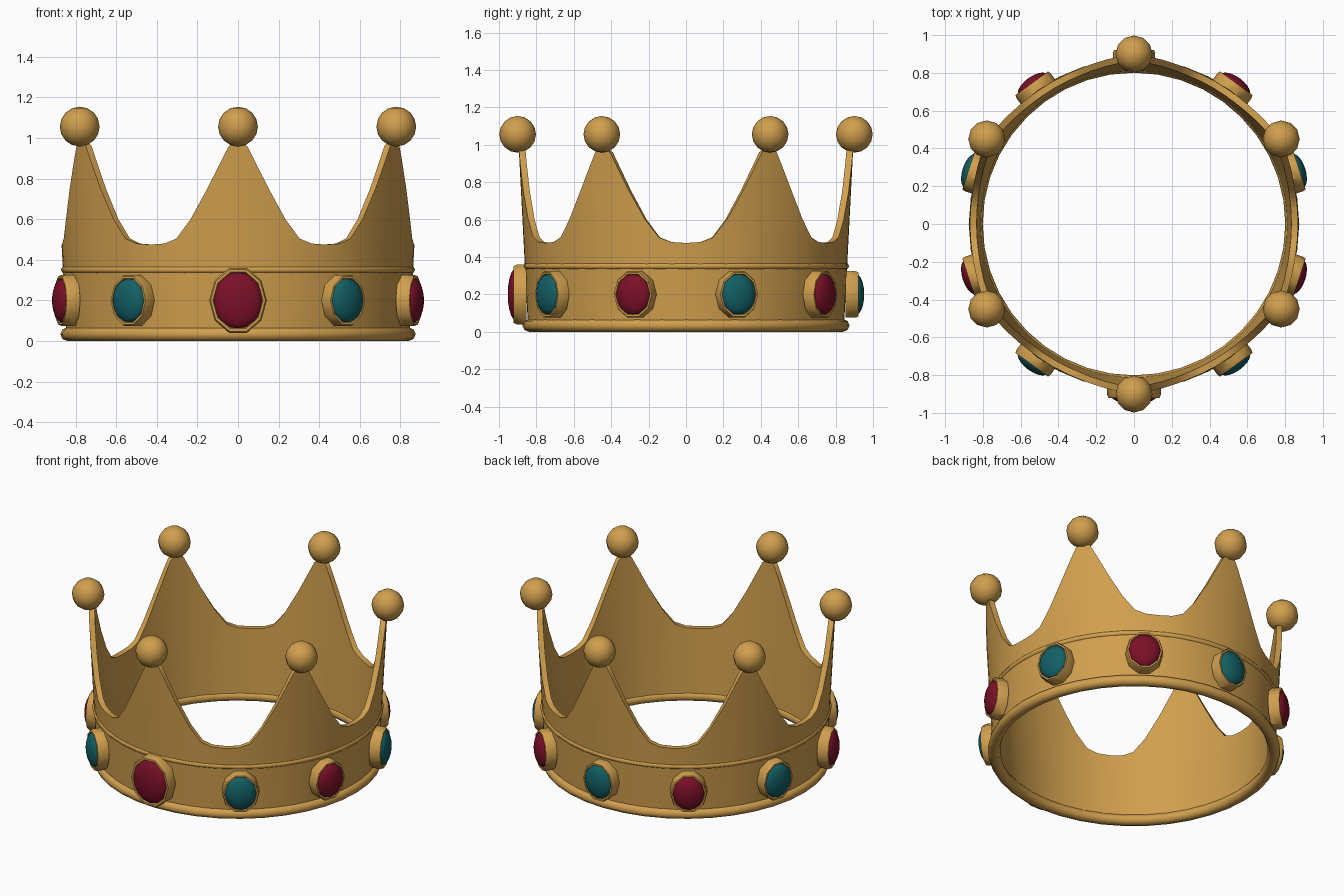
import bpy, bmesh, math
from mathutils import Matrix, Vector

if "Cube" in bpy.data.objects:
    bpy.data.objects.remove(bpy.data.objects["Cube"])


def material(name, rgb):
    m = bpy.data.materials.new(name)
    m.diffuse_color = (*rgb, 1)
    m.use_nodes = True
    m.node_tree.nodes["Principled BSDF"].inputs["Base Color"].default_value = m.diffuse_color
    return m


GOLD = material("gold", (0.63, 0.345, 0.075))
RED = material("ruby red", (0.20, 0.005, 0.021))
TEAL = material("deep teal", (0.006, 0.115, 0.13))


def finish(name, bm, mat, angle=45):
    bmesh.ops.recalc_face_normals(bm, faces=bm.faces)
    me = bpy.data.meshes.new(name)
    bm.to_mesh(me)
    bm.free()
    me.materials.append(mat)
    ob = bpy.data.objects.new(name, me)
    bpy.context.collection.objects.link(ob)
    bpy.ops.object.select_all(action='DESELECT')
    ob.select_set(True)
    bpy.context.view_layer.objects.active = ob
    bpy.ops.object.shade_smooth_by_angle(angle=math.radians(angle))
    return ob


def lathe(bm, profile, n, sx=1, sy=1):
    """Closed ring: profile of (radius, height) swept around local z."""
    rings = []
    for i in range(n):
        a = 2 * math.pi * i / n
        rings.append([bm.verts.new((r * sx * math.cos(a), r * sy * math.sin(a), h))
                      for r, h in profile])
    k = len(profile)
    for i in range(n):
        p, q = rings[i], rings[(i + 1) % n]
        for j in range(k):
            bm.faces.new((p[j], q[j], q[(j + 1) % k], p[(j + 1) % k]))


# Crown wall: thin flared band whose top edge rises to six points
half = [(0, 0.985), (2.9, 0.96), (4.9, 0.90), (9.9, 0.75), (15.5, 0.60),
        (20.4, 0.505), (24.7, 0.48), (30, 0.475)]
spike = [(-a, z) for a, z in half[:0:-1]] + half[:-1]
outline = [(30 + 60 * s + a, z) for s in range(6) for a, z in spike]
bm = bmesh.new()
cols = []
for deg, top in outline:
    a = math.radians(deg)
    cols.append([bm.verts.new((r * math.cos(a), r * math.sin(a), z)) for r, z in
                 ((0.845, 0.03), (0.845 + 0.05 * top, top),
                  (0.81 + 0.05 * top, top), (0.81, 0.03))])
for i, p in enumerate(cols):
    q = cols[(i + 1) % len(cols)]
    for j in range(4):
        bm.faces.new((p[j], q[j], q[(j + 1) % 4], p[(j + 1) % 4]))
finish("crown_wall", bm, GOLD, 35)

# Rolled rims: thick one at the base, thin one above the jewels
for name, major, minor, z in (("base_rim", 0.838, 0.037, 0.034),
                              ("upper_rim", 0.853, 0.019, 0.351)):
    bm = bmesh.new()
    prof = [(major + minor * math.cos(t * math.pi / 4),
             z + 0.92 * minor * math.sin(t * math.pi / 4)) for t in range(8)]
    lathe(bm, prof, 40)
    finish(name, bm, GOLD, 60)

# Balls on the points
for i in range(6):
    a = math.radians(30 + 60 * i)
    bm = bmesh.new()
    bmesh.ops.create_uvsphere(bm, u_segments=12, v_segments=8, radius=0.098,
        matrix=Matrix.Translation((0.9 * math.cos(a), 0.9 * math.sin(a), 1.056)))
    finish(f"point_ball_{i + 1}", bm, GOLD, 60)

# Jewels: ten oval stones in raised settings, the front one larger
for i in range(10):
    a = math.radians(-90 + 36 * i)
    out = Vector((math.cos(a), math.sin(a), 0))
    tan = Vector((-math.sin(a), math.cos(a), 0))
    frame = Matrix((tan, (0, 0, 1), out)).transposed().to_4x4()
    w, h = (0.142, 0.168) if i == 0 else (0.112, 0.131)
    bm = bmesh.new()
    lathe(bm, [(1, -0.034), (1, 0.018), (0.95, 0.034), (0.87, 0.034),
               (0.8, 0.012), (0.8, -0.034)], 10, w, h)
    ob = finish(f"jewel_setting_{i + 1}", bm, GOLD, 40)
    ob.matrix_world = Matrix.Translation(out * 0.887 + Vector((0, 0, 0.2))) @ frame
    bm = bmesh.new()
    bmesh.ops.create_uvsphere(bm, u_segments=16, v_segments=10, radius=1,
        matrix=Matrix.Diagonal((w * 0.86, h * 0.84, 0.045, 1)))
    ob = finish(f"jewel_{i + 1}", bm, TEAL if i % 2 else RED, 60)
    ob.matrix_world = Matrix.Translation(out * 0.908 + Vector((0, 0, 0.2))) @ frame
